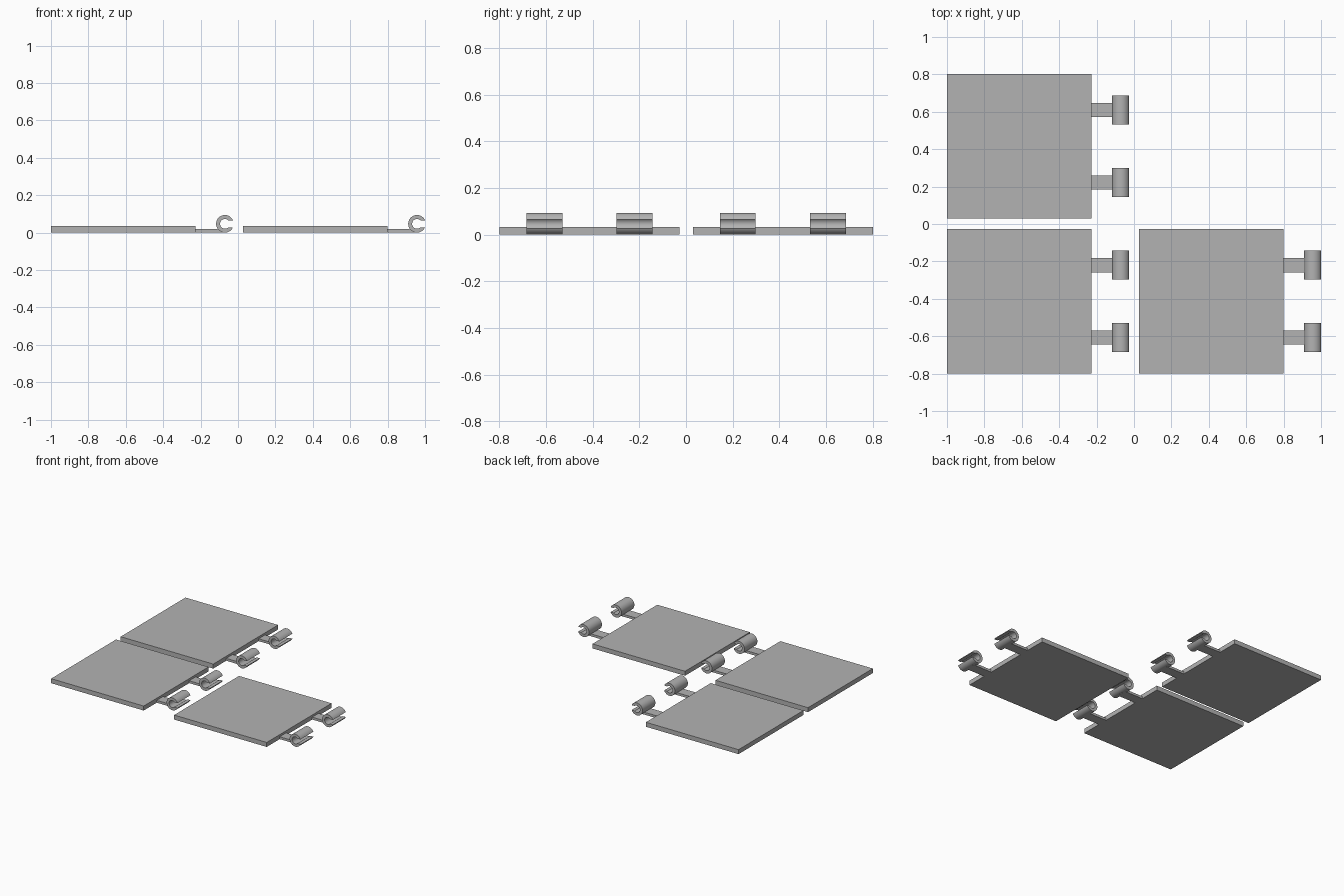
import bpy, math

cube = bpy.data.objects.get("Cube")
if cube:
    bpy.data.objects.remove(cube, do_unlink=True)

# Single grey plastic
grey = bpy.data.materials.new("light_grey")
grey.use_nodes = True
grey.diffuse_color = (0.45, 0.45, 0.45, 1)
grey.node_tree.nodes["Principled BSDF"].inputs["Base Color"].default_value = (0.45, 0.45, 0.45, 1)

SIDE, THICK = 0.773, 0.034        # square plate
ARM_WIDTH, ARM_THICK = 0.076, 0.018
OUTER, INNER, SLOT = 0.047, 0.026, 0.0185   # clip radii and half slot height
CLIP_LENGTH, CLIP_REACH = 0.154, 0.157      # clip width, axis distance from plate


def extrude_y(name, profile, y0, y1):
    """Prism along y from an x/z outline given counter-clockwise from the front."""
    n = len(profile)
    verts = [(x, y, z) for y in (y0, y1) for x, z in profile]
    faces = [list(range(n)), list(range(2 * n - 1, n - 1, -1))]
    faces += [(i, i + n, (i + 1) % n + n, (i + 1) % n) for i in range(n)]
    mesh = bpy.data.meshes.new(name)
    mesh.from_pydata(verts, [], faces)
    mesh.materials.append(grey)
    obj = bpy.data.objects.new(name, mesh)
    bpy.context.collection.objects.link(obj)
    return obj


def box(name, x0, x1, y0, y1, z1):
    return extrude_y(name, [(x0, 0), (x1, 0), (x1, z1), (x0, z1)], y0, y1)


def arc(radius, cx, steps):
    """Arc around the clip axis, leaving the slot open towards +x."""
    gap = math.asin(SLOT / radius)
    span = 2 * (math.pi - gap)
    return [(cx + radius * math.cos(gap + span * i / steps),
             OUTER + radius * math.sin(gap + span * i / steps)) for i in range(steps + 1)]


def smooth(obj):
    bpy.ops.object.select_all(action="DESELECT")
    obj.select_set(True)
    bpy.context.view_layer.objects.active = obj
    bpy.ops.object.shade_smooth_by_angle(angle=math.radians(30))


def panel(label, x0, y0):
    x1, mid = x0 + SIDE, y0 + SIDE / 2
    box(label + "_plate", x0, x1, y0, y0 + SIDE, THICK)

    # Two arms, each ending in an open round clip
    cx = x1 + CLIP_REACH
    for side, offset in (("front", -0.1935), ("back", 0.1935)):
        y = mid + offset
        box(f"{label}_{side}_arm", x1, cx, y - ARM_WIDTH / 2, y + ARM_WIDTH / 2, ARM_THICK)
        outline = arc(OUTER, cx, 40) + arc(INNER, cx, 32)[::-1]
        smooth(extrude_y(f"{label}_{side}_clip", outline,
                         y - CLIP_LENGTH / 2, y + CLIP_LENGTH / 2))


panel("front_right", -1.0, -0.8)
panel("back_right", -1.0, 0.029)
panel("front_left", 0.027, -0.8)
